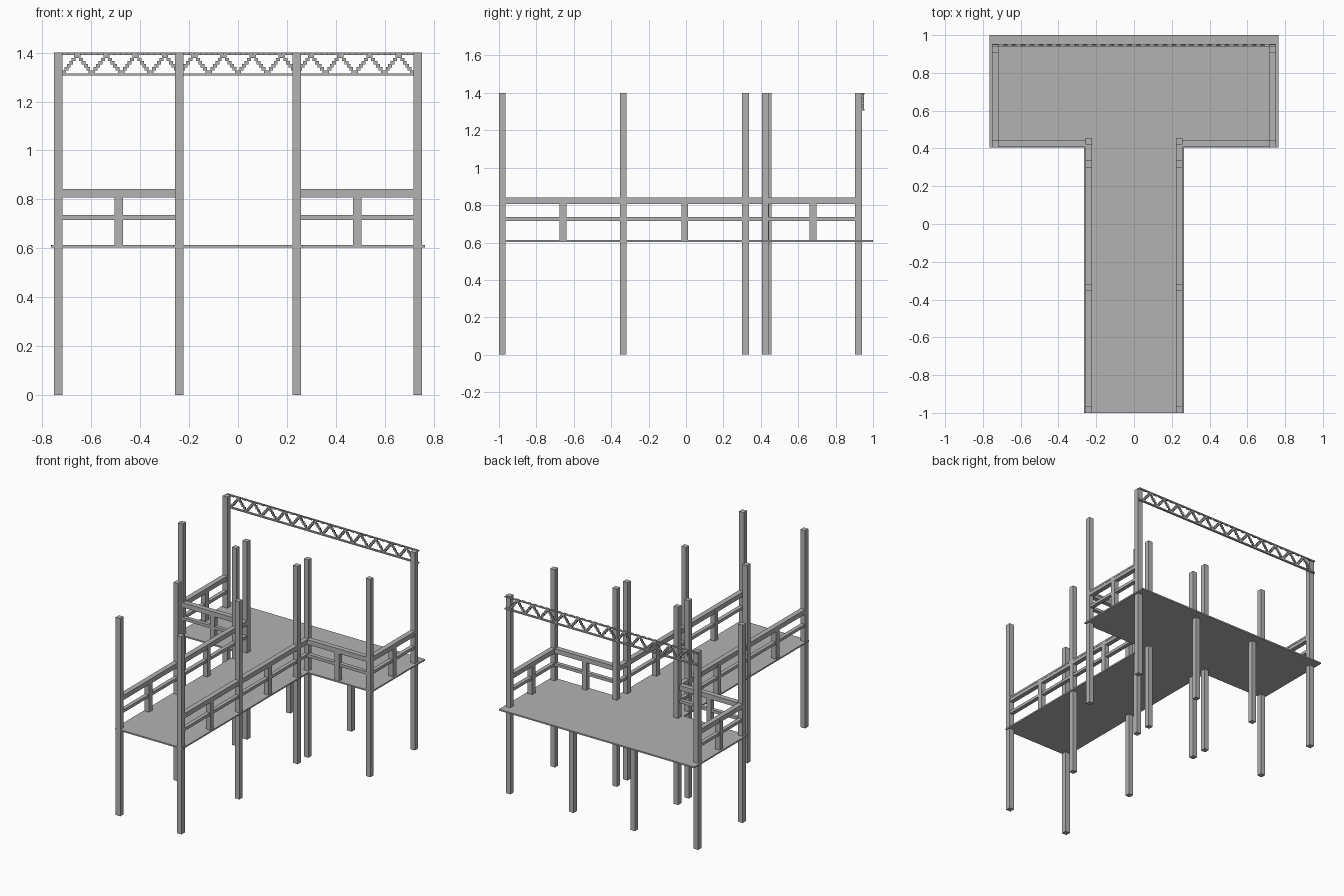
import bpy, bmesh
from mathutils import Matrix, Vector

cube = bpy.data.objects.get("Cube")
if cube:
    bpy.data.objects.remove(cube, do_unlink=True)

grey = bpy.data.materials.new("plain_grey")
grey.use_nodes = True
grey.diffuse_color = (0.45, 0.45, 0.45, 1)
grey.node_tree.nodes["Principled BSDF"].inputs["Base Color"].default_value = (0.45, 0.45, 0.45, 1)


def finish(name, bm):
    bmesh.ops.recalc_face_normals(bm, faces=bm.faces)
    mesh = bpy.data.meshes.new(name)
    bm.to_mesh(mesh)
    bm.free()
    mesh.materials.append(grey)
    obj = bpy.data.objects.new(name, mesh)
    bpy.context.collection.objects.link(obj)
    return obj


def add_box(bm, lo, hi):
    lo, hi = Vector(lo), Vector(hi)
    size = Matrix.Diagonal((*(hi - lo), 1))
    bmesh.ops.create_cube(bm, size=1, matrix=Matrix.Translation((lo + hi) / 2) @ size)


def box(name, lo, hi):
    bm = bmesh.new()
    add_box(bm, lo, hi)
    return finish(name, bm)


def column(name, x, y, bottom, top, width=0.036):
    h = width / 2
    return box(name, (x - h, y - 0.018, bottom), (x + h, y + 0.018, top))


DECK_LOW, DECK_TOP, TOP = 0.603, 0.613, 1.4
OUTER, INNER = 0.735, 0.24

# T-shaped deck
bm = bmesh.new()
half = [(0.265, -1), (0.265, 0.405), (0.765, 0.405), (0.765, 1)]
outline = half + [(-x, y) for x, y in reversed(half)]
face = bm.faces.new([bm.verts.new((x, y, DECK_LOW)) for x, y in outline])
ext = bmesh.ops.extrude_face_region(bm, geom=[face])
bmesh.ops.translate(bm, vec=(0, 0, DECK_TOP - DECK_LOW),
                    verts=[v for v in ext["geom"] if isinstance(v, bmesh.types.BMVert)])
finish("deck", bm)


# Railing between two points, along x or y: cap, top beam and lower rail
def railing(name, a, b):
    (ax, ay), (bx, by) = a, b
    along_x = abs(bx - ax) > abs(by - ay)
    for part, low, high, w in (("cap", 0.83, 0.842, 0.018),
                               ("beam", 0.807, 0.83, 0.016),
                               ("lower_rail", 0.716, 0.736, 0.014)):
        px, py = (0, w) if along_x else (w, 0)
        box(name + "_" + part, (min(ax, bx) - px, min(ay, by) - py, low),
            (max(ax, bx) + px, max(ay, by) + py, high))


for side, s in (("left", 1), ("right", -1)):
    # Full-height posts
    for i, y in enumerate((-0.982, -0.335, 0.318, 0.438)):
        column(f"{side}_walkway_post_{i + 1}", s * INNER, y, 0, TOP)
    column(side + "_wing_front_post", s * OUTER, 0.424, 0, TOP)
    column(side + "_wing_back_post", s * OUTER, 0.922, 0, TOP)
    # Short leg under the back edge
    column(side + "_back_leg", s * INNER, 0.922, 0, DECK_LOW)

    # Railings
    railing(side + "_walkway_railing", (s * INNER, -0.982), (s * INNER, 0.438))
    railing(side + "_wing_front_railing", (s * INNER, 0.425), (s * OUTER, 0.425))
    railing(side + "_wing_side_railing", (s * OUTER, 0.424), (s * OUTER, 0.922))

    # Short railing posts
    for i, y in enumerate((-0.658, -0.007)):
        column(f"{side}_walkway_baluster_{i + 1}", s * INNER, y, DECK_TOP, 0.83)
    column(side + "_wing_side_baluster", s * OUTER, 0.679, DECK_TOP, 0.83)
    column(side + "_wing_front_baluster", s * 0.488, 0.425, DECK_TOP, 0.83)

# Overhead truss on the back posts
Y0, Y1 = 0.94, 0.954
box("truss_top_chord", (-0.752, 0.947, 1.391), (0.752, Y1, TOP))
box("truss_bottom_chord", (-0.752, Y0, 1.306), (0.752, Y1, 1.315))

# Small teeth along the top chord
bm = bmesh.new()
pitch = 0.047
for i in range(-15, 16):
    add_box(bm, (i * pitch - 0.013, Y0, 1.391), (i * pitch + 0.013, 0.947, TOP))
finish("truss_teeth", bm)

# Stepped zigzag web
bm = bmesh.new()
bays, steps, low, high = 12, 6, 1.315, 1.391
span = 2 * 0.717 / (bays * 2 * steps)
rise = (high - low) / steps
for i in range(bays * 2 * steps):
    k = i % (2 * steps)
    level = k if k < steps else 2 * steps - 1 - k
    x, z = -0.717 + i * span, low + level * rise
    add_box(bm, (x - 0.003, Y0 + 0.002, z - 0.001), (x + span + 0.003, Y1 - 0.002, z + rise))
finish("truss_zigzag", bm)
